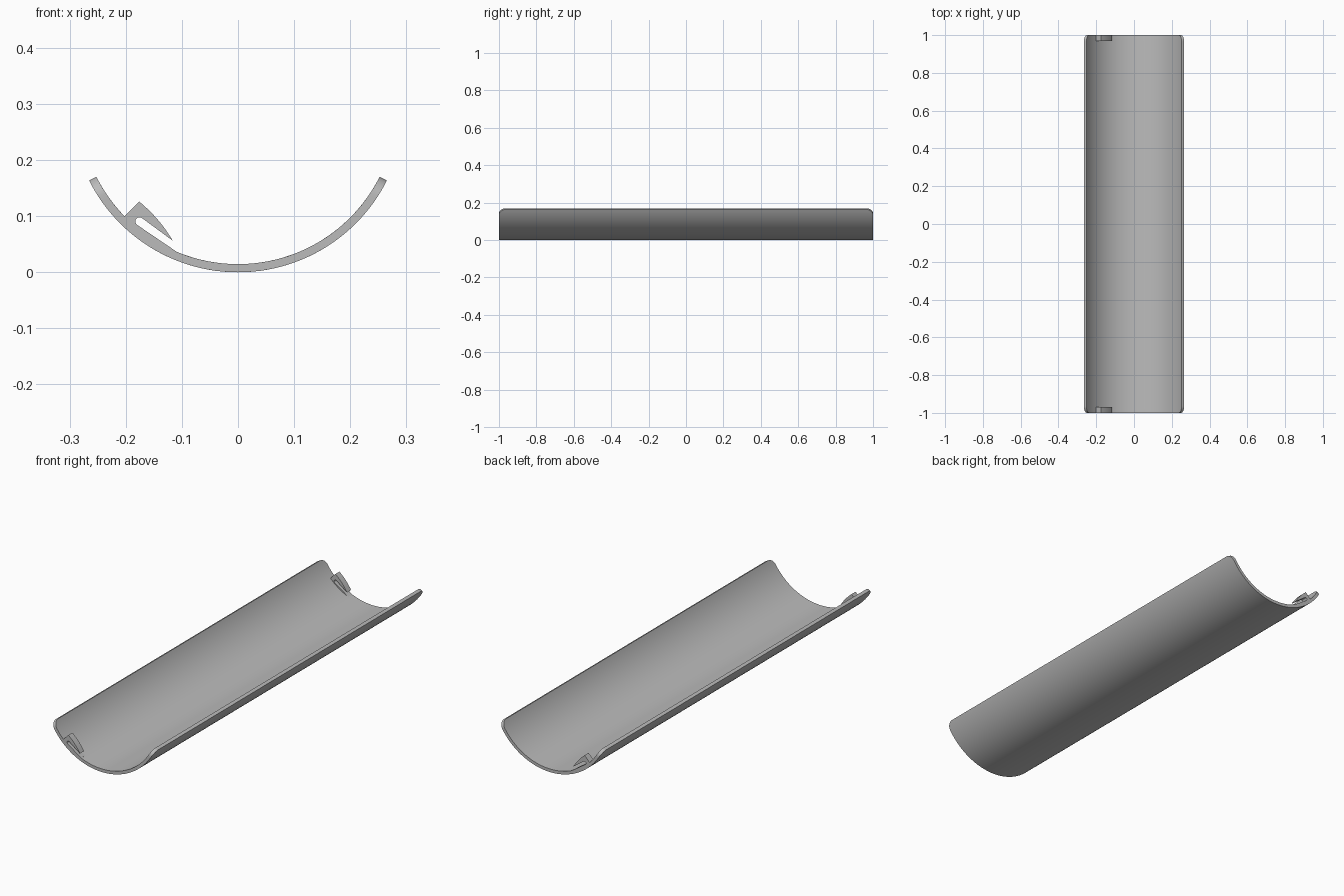
import bpy, bmesh
from math import sin, cos, sqrt, pi, radians

if "Cube" in bpy.data.objects:
    bpy.data.objects.remove(bpy.data.objects["Cube"], do_unlink=True)

R_OUT, R_IN = 0.297, 0.2825      # shell radii, axis at height R_OUT
HALF = radians(63.3)             # half angle of the trough
CORNER = 0.035                   # rounded corner radius
SEGS = 64

grey = bpy.data.materials.new("plain_grey")
grey.use_nodes = True
colour = (0.5, 0.5, 0.5, 1)
grey.diffuse_color = colour
grey.node_tree.nodes["Principled BSDF"].inputs["Base Color"].default_value = colour


def arc_point(radius, angle):
    return radius * sin(angle), R_OUT - radius * cos(angle)


def finish(bm, name):
    bmesh.ops.recalc_face_normals(bm, faces=bm.faces)
    mesh = bpy.data.meshes.new(name)
    bm.to_mesh(mesh)
    bm.free()
    mesh.materials.append(grey)
    obj = bpy.data.objects.new(name, mesh)
    bpy.context.collection.objects.link(obj)
    bpy.ops.object.select_all(action='DESELECT')
    obj.select_set(True)
    bpy.context.view_layer.objects.active = obj
    bpy.ops.object.shade_smooth_by_angle(angle=radians(30))
    return obj


# Curved shell: cross-sections lofted along y, narrowing at the rounded corners
steps = [CORNER * (1 - cos(pi / 2 * i / 10)) for i in range(11)]
stations = [(-1 + d, d) for d in steps] + [(1 - d, d) for d in reversed(steps)]
bm = bmesh.new()
rings = []
for y, d in stations:
    trim = CORNER - sqrt(max(0, CORNER ** 2 - (CORNER - d) ** 2))
    half = HALF - trim / R_OUT
    angles = [half * (2 * i / SEGS - 1) for i in range(SEGS + 1)]
    ring = []
    for radius, order in ((R_OUT, angles), (R_IN, angles[::-1])):
        for a in order:
            x, z = arc_point(radius, a)
            ring.append(bm.verts.new((x, y, z)))
    rings.append(ring)
count = len(rings[0])
for a, b in zip(rings, rings[1:]):
    for i in range(count):
        j = (i + 1) % count
        bm.faces.new((a[i], a[j], b[j], b[i]))
for ring in (rings[0], rings[-1]):
    for i in range(SEGS):
        bm.faces.new((ring[i], ring[i + 1], ring[-2 - i], ring[-1 - i]))
finish(bm, "trough_shell")

# Clip outline: hooked tongue with a rounded slot, its root sunk in the shell
top, tip = (-0.176, 0.126), (-0.116, 0.056)
outline = [(-0.205, 0.097), top]
for i in range(1, 8):
    t = i / 8
    bulge = 0.004 * 4 * t * (1 - t)
    outline.append((top[0] + (tip[0] - top[0]) * t + bulge * 0.76,
                    top[1] + (tip[1] - top[1]) * t + bulge * 0.65))
outline.append(tip)
for i in range(11):
    a = radians(55 + 180 * i / 10)
    outline.append((-0.1755 + 0.0075 * cos(a), 0.0905 + 0.0075 * sin(a)))
outline.append((-0.11, 0.037))
for i in range(9):
    outline.append(arc_point(R_IN + 0.005, -radians(23 + 23 * i / 8)))


def clip(name, y0, y1):
    bm = bmesh.new()
    face = bm.faces.new([bm.verts.new((x, y0, z)) for x, z in outline])
    moved = bmesh.ops.extrude_face_region(bm, geom=[face], use_keep_orig=True)["geom"]
    verts = [v for v in moved if isinstance(v, bmesh.types.BMVert)]
    bmesh.ops.translate(bm, verts=verts, vec=(0, y1 - y0, 0))
    bmesh.ops.triangulate(bm, faces=[f for f in bm.faces if len(f.verts) > 4])
    finish(bm, name)


clip("front_clip", -1, -0.97)
clip("back_clip", 1, 0.97)
